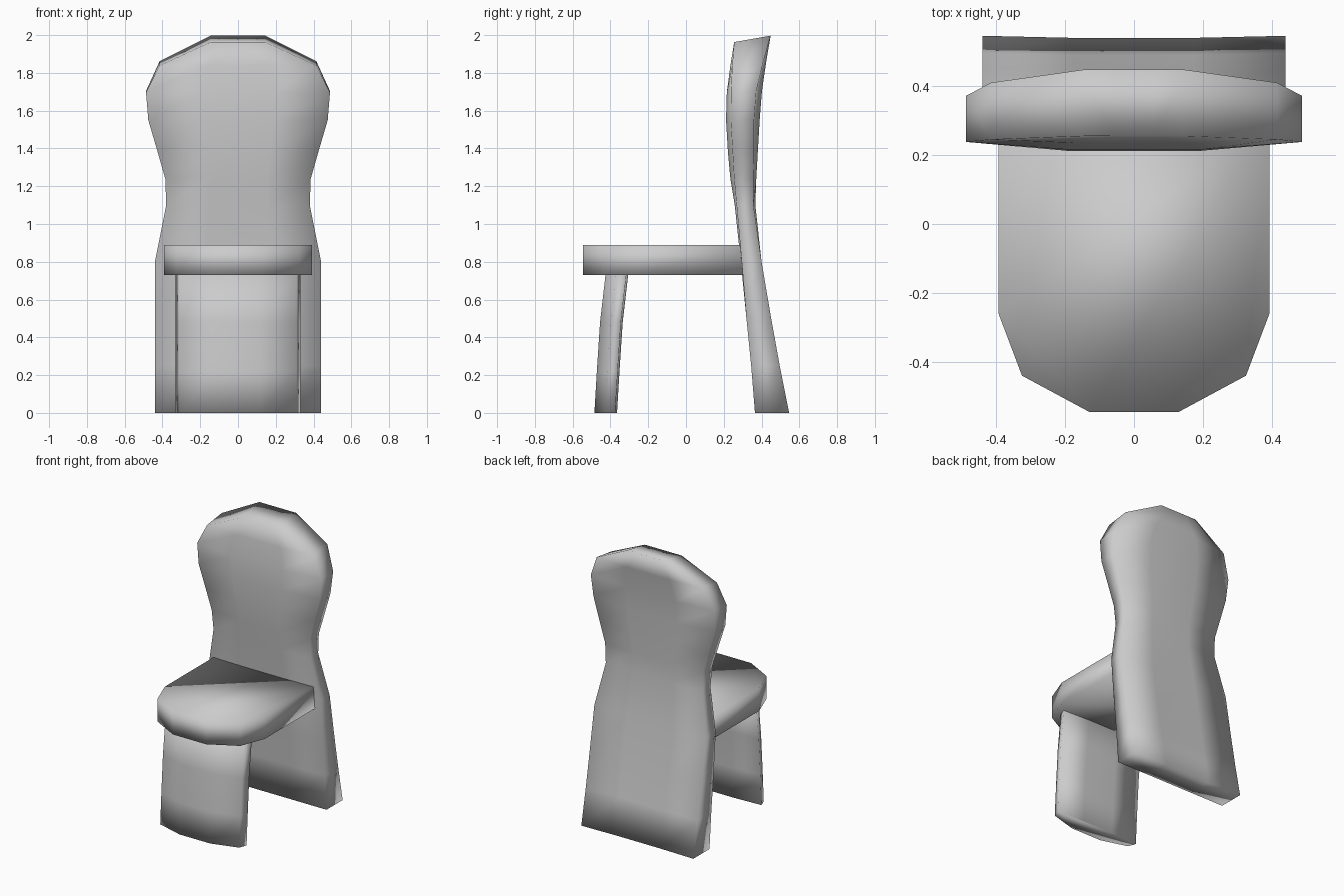
import bpy
import bmesh

cube = bpy.data.objects.get("Cube")
if cube:
    bpy.data.objects.remove(cube, do_unlink=True)

grey = bpy.data.materials.new("plain_grey")
grey.use_nodes = True
COLOUR = (0.6, 0.6, 0.6, 1)
grey.diffuse_color = COLOUR
grey.node_tree.nodes["Principled BSDF"].inputs["Base Color"].default_value = COLOUR


def loft(name, rings):
    """Join stacked closed rings into one smooth, capped solid."""
    bm = bmesh.new()
    loops = [[bm.verts.new(p) for p in ring] for ring in rings]
    n = len(loops[0])
    for low, high in zip(loops, loops[1:]):
        for i in range(n):
            j = (i + 1) % n
            bm.faces.new((low[i], low[j], high[j], high[i]))
    bm.faces.new(loops[0][::-1])
    bm.faces.new(loops[-1])
    bmesh.ops.recalc_face_normals(bm, faces=bm.faces)
    for face in bm.faces:
        face.smooth = True
    mesh = bpy.data.meshes.new(name)
    bm.to_mesh(mesh)
    bm.free()
    mesh.materials.append(grey)
    obj = bpy.data.objects.new(name, mesh)
    bpy.context.collection.objects.link(obj)
    return obj


def mirrored(half):
    """Close a half outline, given from front to back at +x."""
    return half + [(-x, y) for x, y in reversed(half)]


# Backrest: height, half width, front y, back y, bow of front edge, bow of back edge
back_rows = [
    (0.00, 0.44, 0.365, 0.54, 0.00, 0.006),
    (0.25, 0.44, 0.345, 0.49, 0.00, 0.006),
    (0.50, 0.44, 0.32, 0.447, 0.00, 0.004),
    (0.80, 0.44, 0.29, 0.40, 0.005, 0.00),
    (1.10, 0.38, 0.258, 0.367, 0.01, -0.01),
    (1.24, 0.385, 0.235, 0.372, 0.02, -0.015),
    (1.38, 0.425, 0.222, 0.38, 0.025, -0.02),
    (1.55, 0.475, 0.212, 0.39, 0.025, -0.03),
    (1.70, 0.487, 0.216, 0.402, 0.022, -0.03),
    (1.85, 0.415, 0.235, 0.425, 0.01, -0.015),
    (1.98, 0.145, 0.255, 0.448, 0.00, 0.00),
]
rings = []
for z, w, front, back, bow_f, bow_b in back_rows:
    half = [(0.4 * w, front), (w, front + bow_f), (w, back + bow_b), (0.4 * w, back)]
    mid = (front + back) / 2
    tilt = max(0, z - 1.6) * 0.045
    rings.append([(x, y, z + (tilt if y > mid else -tilt)) for x, y in mirrored(half)])
loft("backrest", rings)

# Seat: slab with a faceted rounded front
seat = mirrored([(0.13, -0.545), (0.325, -0.44), (0.393, -0.26), (0.393, 0.30)])
loft("seat", [[(x, y, z) for x, y in seat] for z in (0.73, 0.89)])

# Front leg: bowed panel leaning back towards the seat
leg = mirrored([(0.12, -0.485), (0.31, -0.43), (0.33, -0.375), (0.12, -0.365)])
loft("front_leg", [[(x, y + lean, z) for x, y in leg]
                   for z, lean in ((0, 0), (0.22, 0.013), (0.48, 0.03), (0.74, 0.06))])
